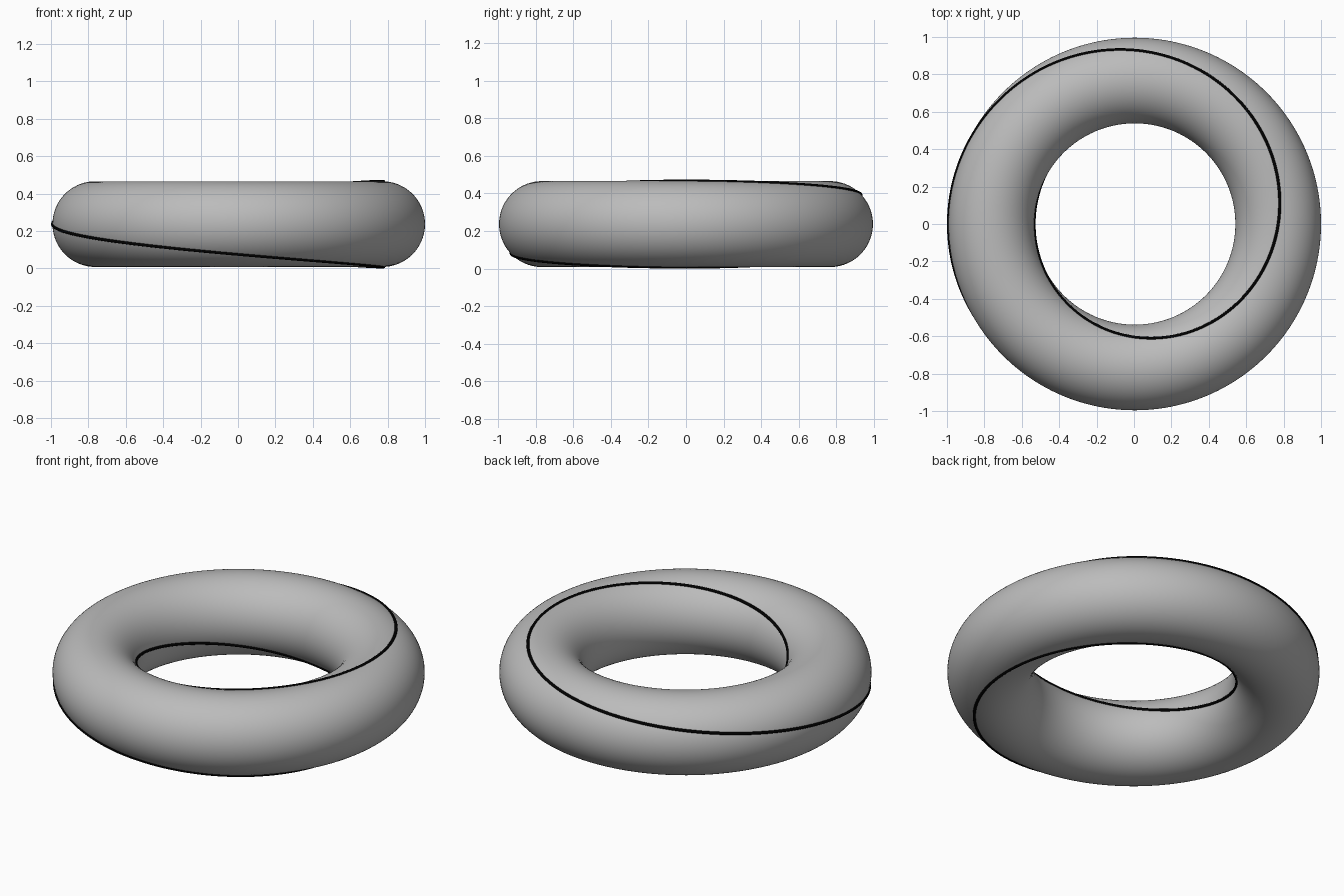
import bpy, math

if "Cube" in bpy.data.objects:
    bpy.data.objects.remove(bpy.data.objects["Cube"])

R, r, t = 0.767, 0.229, 0.008      # ring radius, tube radius, line radius
CENTRE = (t / 2, 0, r + t)


def material(name, c):
    m = bpy.data.materials.new(name)
    m.diffuse_color = (*c, 1)
    m.use_nodes = True
    m.node_tree.nodes["Principled BSDF"].inputs["Base Color"].default_value = m.diffuse_color
    return m


grey = material("mid grey", (0.5, 0.5, 0.5))
black = material("black", (0.0, 0.0, 0.0))

# Smooth ring
bpy.ops.mesh.primitive_torus_add(major_radius=R, minor_radius=r,
                                 major_segments=192, minor_segments=72,
                                 location=CENTRE)
ring = bpy.context.object
ring.name = "ring"
ring.data.materials.append(grey)
bpy.ops.object.shade_smooth()

# Closed line: two turns round the ring while circling the tube once
N = 480
curve = bpy.data.curves.new("winding_line", 'CURVE')
curve.dimensions = '3D'
curve.bevel_depth = t
curve.bevel_resolution = 3
spline = curve.splines.new('POLY')
spline.points.add(N - 1)
spline.use_cyclic_u = True
for i, p in enumerate(spline.points):
    phi = 2 * math.pi * i / N
    theta = math.pi - 2 * phi
    d = R + r * math.cos(phi)
    p.co = (d * math.cos(theta), d * math.sin(theta), r * math.sin(phi), 1)
spline.use_smooth = True
line = bpy.data.objects.new("winding_line", curve)
line.location = CENTRE
bpy.context.collection.objects.link(line)
curve.materials.append(black)

# Turn the line into a mesh
bpy.ops.object.select_all(action='DESELECT')
line.select_set(True)
bpy.context.view_layer.objects.active = line
bpy.ops.object.convert(target='MESH')
bpy.ops.object.shade_smooth()
